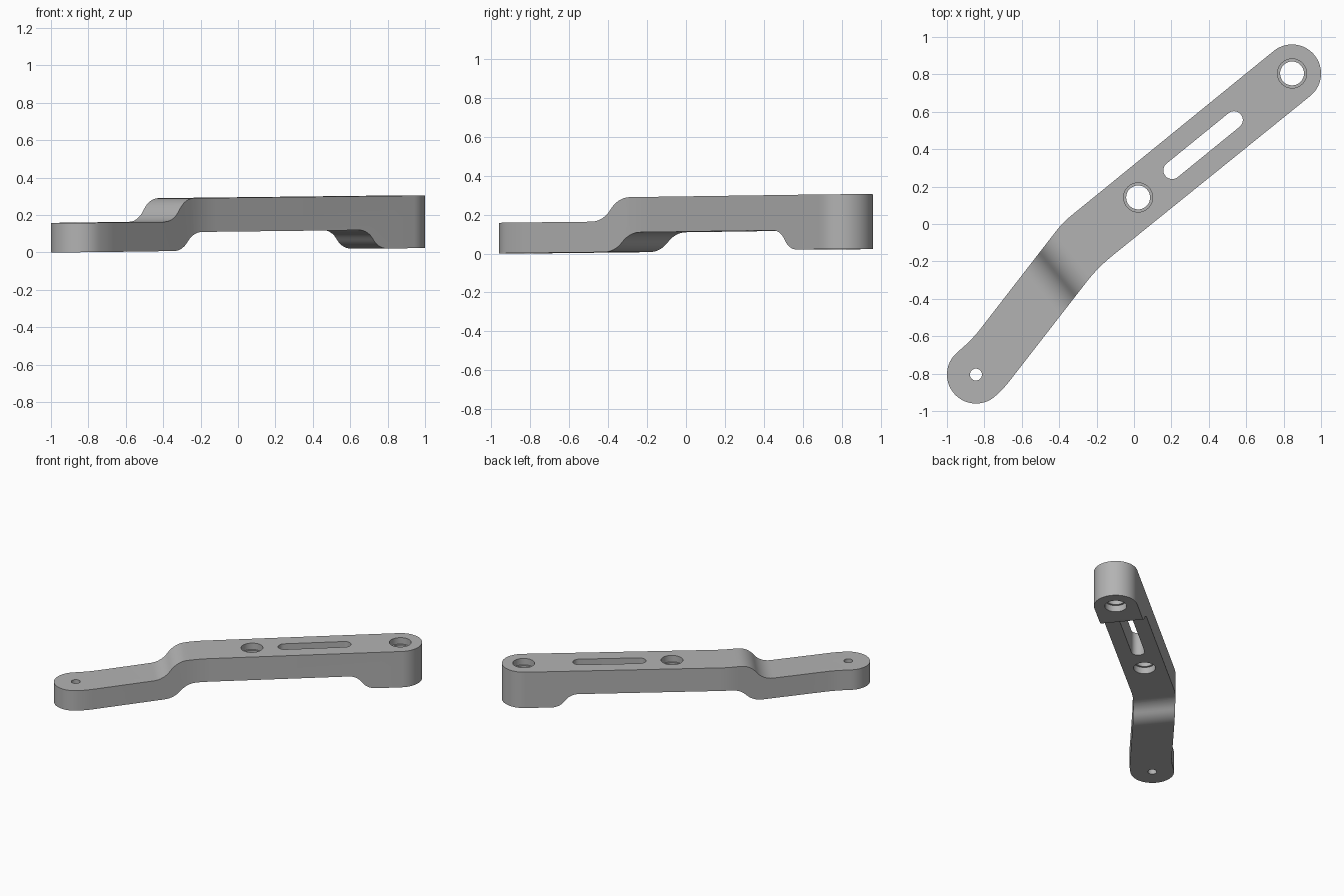
import bpy, bmesh, math
from mathutils import Vector

old = bpy.data.objects.get("Cube")
if old:
    bpy.data.objects.remove(old, do_unlink=True)

grey = bpy.data.materials.new("plain grey")
grey.use_nodes = True
grey.diffuse_color = (0.45, 0.45, 0.45, 1)
grey.node_tree.nodes["Principled BSDF"].inputs["Base Color"].default_value = (0.45, 0.45, 0.45, 1)

ANGLE = 39.1
U = Vector((math.cos(math.radians(ANGLE)), math.sin(math.radians(ANGLE)), 0))  # along upper arm
N = Vector((-U.y, U.x, 0))                                                    # across it
END = Vector((0.845, 0.805))
TILT = 0.009
R = 0.155


def prism(name, base, sweep):
    """Closed polygon swept along a vector."""
    bm = bmesh.new()
    face = bm.faces.new([bm.verts.new(p) for p in base])
    ext = bmesh.ops.extrude_face_region(bm, geom=[face])
    moved = [g for g in ext["geom"] if isinstance(g, bmesh.types.BMVert)]
    bmesh.ops.translate(bm, verts=moved, vec=sweep)
    bmesh.ops.recalc_face_normals(bm, faces=bm.faces)
    mesh = bpy.data.meshes.new(name)
    bm.to_mesh(mesh)
    bm.free()
    ob = bpy.data.objects.new(name, mesh)
    mesh.materials.append(grey)
    bpy.context.collection.objects.link(ob)
    return ob


def arc(c, r, a0, a1, n=32):
    angles = [math.radians(a0 + (a1 - a0) * i / n) for i in range(n + 1)]
    return [Vector((c[0] + r * math.cos(a), c[1] + r * math.sin(a))) for a in angles]


def bend(before, corner, after, d, n=8):
    """Rounded corner that starts and ends at distance d from the corner."""
    c = Vector(corner)
    a = c + (Vector(before) - c).normalized() * d
    b = c + (Vector(after) - c).normalized() * d
    return [a * (1 - t) ** 2 + c * 2 * t * (1 - t) + b * t * t for t in (i / n for i in range(n + 1))]


def s_curve(s0, z0, s1, z1, n=8):
    """Two tangent arcs joining two level runs."""
    w, h = s1 - s0, z1 - z0
    a = 2 * math.atan(abs(h / w))
    r = abs(w) / (2 * math.sin(a))
    sw, sh = math.copysign(r, w), math.copysign(r, h)
    half = [(sw * math.sin(a * i / n), sh * (1 - math.cos(a * i / n))) for i in range(n + 1)]
    first = [(s0 + x, z0 + z) for x, z in half]
    return first + [(s1 - x, z1 - z) for x, z in reversed(half[:-1])]


def cut(target, tool, mode):
    mod = target.modifiers.new(tool.name, 'BOOLEAN')
    mod.operation, mod.solver, mod.object = mode, 'EXACT', tool
    bpy.context.view_layer.objects.active = target
    bpy.ops.object.modifier_apply(modifier=mod.name)
    bpy.data.objects.remove(tool, do_unlink=True)


# Plan outline of the bent arm, clockwise from the upper end
upper = arc(END, R, ANGLE + 90, ANGLE - 90)
lower = arc(-END, R, -50, -230)
right_bend, right_foot = (-0.194, -0.233), (-0.695, -0.878)
left_foot, left_bend = (-0.86, -0.611), (-0.381, 0.008)
outline = upper + bend(upper[-1], right_bend, right_foot, 0.1)
outline += bend(right_bend, right_foot, lower[0], 0.05) + lower
outline += bend(lower[-1], left_foot, left_bend, 0.07)
outline += bend(left_foot, left_bend, upper[0], 0.06)
arm = prism("bent_arm", [(p.x, p.y, -0.2) for p in outline], (0, 0, 0.8))

# Side profile with the raised step and the end foot
side = [(-1.6, 0)] + s_curve(-0.53, 0, -0.30, 0.10) + s_curve(0.785, 0.10, 0.976, 0)
side += [(1.6, 0), (1.6, 0.281)] + s_curve(-0.365, 0.281, -0.61, 0.157) + [(-1.6, 0.157)]
base = [U * s - N * 0.8 + Vector((0, 0, z + TILT * (s + 1.31))) for s, z in side]
cut(arm, prism("side_profile", base, N * 1.6), 'INTERSECT')


def hole(name, points, z0, z1):
    cut(arm, prism(name, [(p[0], p[1], z0) for p in points], (0, 0, z1 - z0)), 'DIFFERENCE')


def level(c, z):
    return z + TILT * (c[0] * U.x + c[1] * U.y + 1.31)


# Bolt holes with seats at both mouths, and the small pivot hole
for name, c, floor in (("middle", (0.022, 0.142), 0.10), ("end", END, 0)):
    ring = arc(c, 0.064, 0, 348.75, 31)
    seat = arc(c, 0.078, 0, 348.75, 31)
    hole(name + "_bore", ring, -0.3, 0.7)
    hole(name + "_top_seat", seat, level(c, 0.231), 0.7)
    hole(name + "_under_seat", seat, -0.3, level(c, floor + 0.05))
hole("pivot_hole", arc(-END, 0.032, 0, 345, 23), -0.3, 0.7)

# Long slot in the upper arm
slot = arc((0.535, 0.556), 0.047, ANGLE + 90, ANGLE - 90, 14)
slot += arc((0.204, 0.287), 0.047, ANGLE - 90, ANGLE - 270, 14)
hole("slot", slot, -0.3, 0.7)

bpy.ops.object.select_all(action='DESELECT')
arm.select_set(True)
bpy.context.view_layer.objects.active = arm
bpy.ops.object.shade_smooth_by_angle(angle=math.radians(30))
